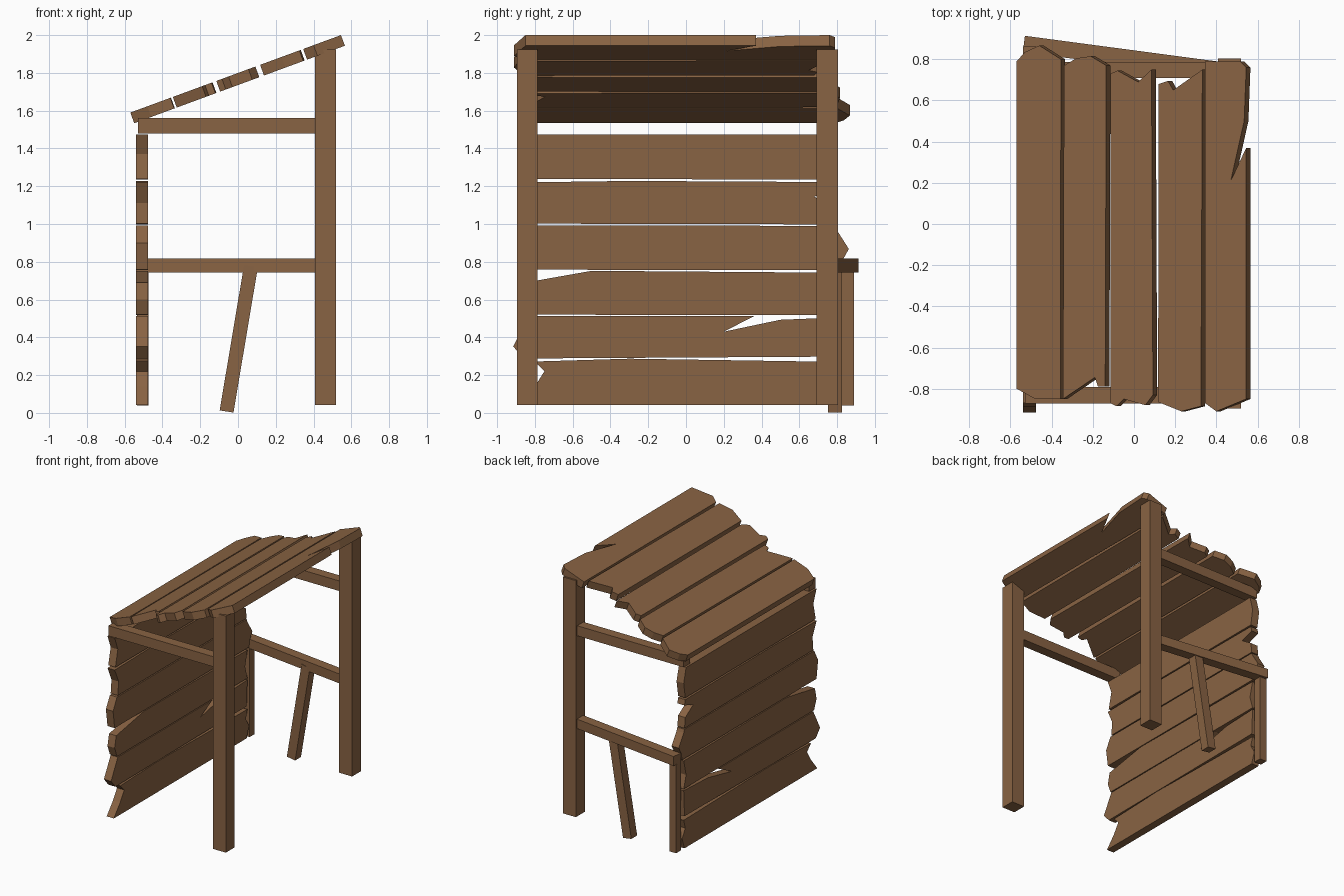
import bpy, bmesh, math
from mathutils import Vector

wood = bpy.data.materials.new("weathered brown wood")
wood.diffuse_color = (0.25, 0.125, 0.056, 1)


def prism(name, pts, offset):
    """Flat outline of 3D points, extruded by an offset vector."""
    bm = bmesh.new()
    face = bm.faces.new([bm.verts.new(p) for p in pts])
    ext = bmesh.ops.extrude_face_region(bm, geom=[face], use_keep_orig=True)
    moved = [g for g in ext["geom"] if isinstance(g, bmesh.types.BMVert)]
    bmesh.ops.translate(bm, verts=moved, vec=offset)
    bmesh.ops.recalc_face_normals(bm, faces=bm.faces)
    me = bpy.data.meshes.new(name)
    bm.to_mesh(me)
    bm.free()
    me.materials.append(wood)
    ob = bpy.data.objects.new(name, me)
    bpy.context.collection.objects.link(ob)
    return ob


def box(name, x0, x1, y0, y1, z0, z1):
    pts = [(x0, y0, z0), (x1, y0, z0), (x1, y1, z0), (x0, y1, z0)]
    return prism(name, pts, Vector((0, 0, z1 - z0)))


# Tall posts and level upper rails on both sides
for side, y0, y1 in (("front", -0.895, -0.785), ("rear", 0.692, 0.804)):
    box(side + "_tall_post", 0.407, 0.52, y0, y1, 0.043, 1.925)
for side, y0, y1 in (("front", -0.872, -0.792), ("rear", 0.708, 0.787)):
    box(side + "_upper_rail", -0.53, 0.43, y0, y1, 1.48, 1.56)

# Skewed lower rail, short corner post and leaning brace on the rear side
prism("lower_rail", [(-0.54, 0.835, 0.743), (0.43, 0.707, 0.743),
                     (0.44, 0.785, 0.743), (-0.53, 0.914, 0.743)], Vector((0, 0, 0.075)))
box("short_post", -0.535, -0.475, 0.825, 0.889, 0.04, 0.745)
prism("leaning_brace", [(-0.097, 0.753, 0.013), (-0.024, 0.753, 0.002),
                        (0.105, 0.753, 0.77), (0.032, 0.753, 0.782)], Vector((0, 0.073, 0)))

# Wall planks: outlines in (y, z)
wall = [
    [(-0.88, 0.043), (0.79, 0.043), (0.82, 0.13), (0.78, 0.2), (0.80, 0.27),
     (-0.30, 0.287), (-0.80, 0.272), (-0.75, 0.22), (-0.80, 0.14)],
    [(-0.86, 0.288), (0.79, 0.298), (0.80, 0.505), (0.50, 0.493), (0.20, 0.43),
     (0.36, 0.512), (-0.83, 0.512), (-0.915, 0.352)],
    [(-0.84, 0.52), (0.80, 0.518), (0.77, 0.62), (0.80, 0.742), (-0.50, 0.752),
     (-0.85, 0.69), (-0.87, 0.60)],
    [(-0.87, 0.758), (0.82, 0.757), (0.83, 0.81), (0.862, 0.868), (0.80, 0.965),
     (0.79, 0.99), (-0.84, 0.993), (-0.89, 0.90)],
    [(-0.83, 1.002), (0.79, 0.998), (0.78, 1.08), (0.68, 1.145), (0.79, 1.18),
     (0.78, 1.222), (-0.30, 1.228), (-0.87, 1.22), (-0.82, 1.11)],
    [(-0.86, 1.238), (0.78, 1.236), (0.80, 1.36), (0.77, 1.475), (-0.87, 1.475),
     (-0.83, 1.37)],
]
for i, outline in enumerate(wall):
    prism(f"wall_plank_{i + 1}", [(-0.54, y, z) for y, z in outline], Vector((0.063, 0, 0)))

# Sloping roof planks: outlines in (x, y) seen from above
roof = [
    [(-0.57, -0.80), (-0.48, -0.85), (-0.358, -0.85), (-0.355, 0.80), (-0.46, 0.867),
     (-0.53, 0.835), (-0.57, 0.79)],
    [(-0.345, -0.85), (-0.19, -0.745), (-0.175, -0.79), (-0.14, -0.79), (-0.135, 0.77),
     (-0.21, 0.815), (-0.28, 0.805), (-0.34, 0.77)],
    [(-0.115, -0.87), (-0.085, -0.885), (-0.05, -0.85), (0.055, -0.88), (0.092, -0.83),
     (0.085, 0.75), (0.02, 0.69), (-0.08, 0.745), (-0.115, 0.73)],
    [(0.117, -0.865), (0.23, -0.91), (0.325, -0.885), (0.332, 0.75), (0.19, 0.65),
     (0.165, 0.695), (0.12, 0.68)],
    [(0.345, -0.87), (0.40, -0.91), (0.545, -0.85), (0.545, 0.37), (0.47, 0.21),
     (0.535, 0.50), (0.545, 0.76), (0.515, 0.79), (0.345, 0.79)],
]
slope = math.atan2(0.41, 1.115)
down = Vector((math.sin(slope), 0, -math.cos(slope))) * 0.06
for i, outline in enumerate(roof):
    prism(f"roof_plank_{i + 1}",
          [(x, y, 1.59 + (x + 0.57) * math.tan(slope)) for x, y in outline], down)
